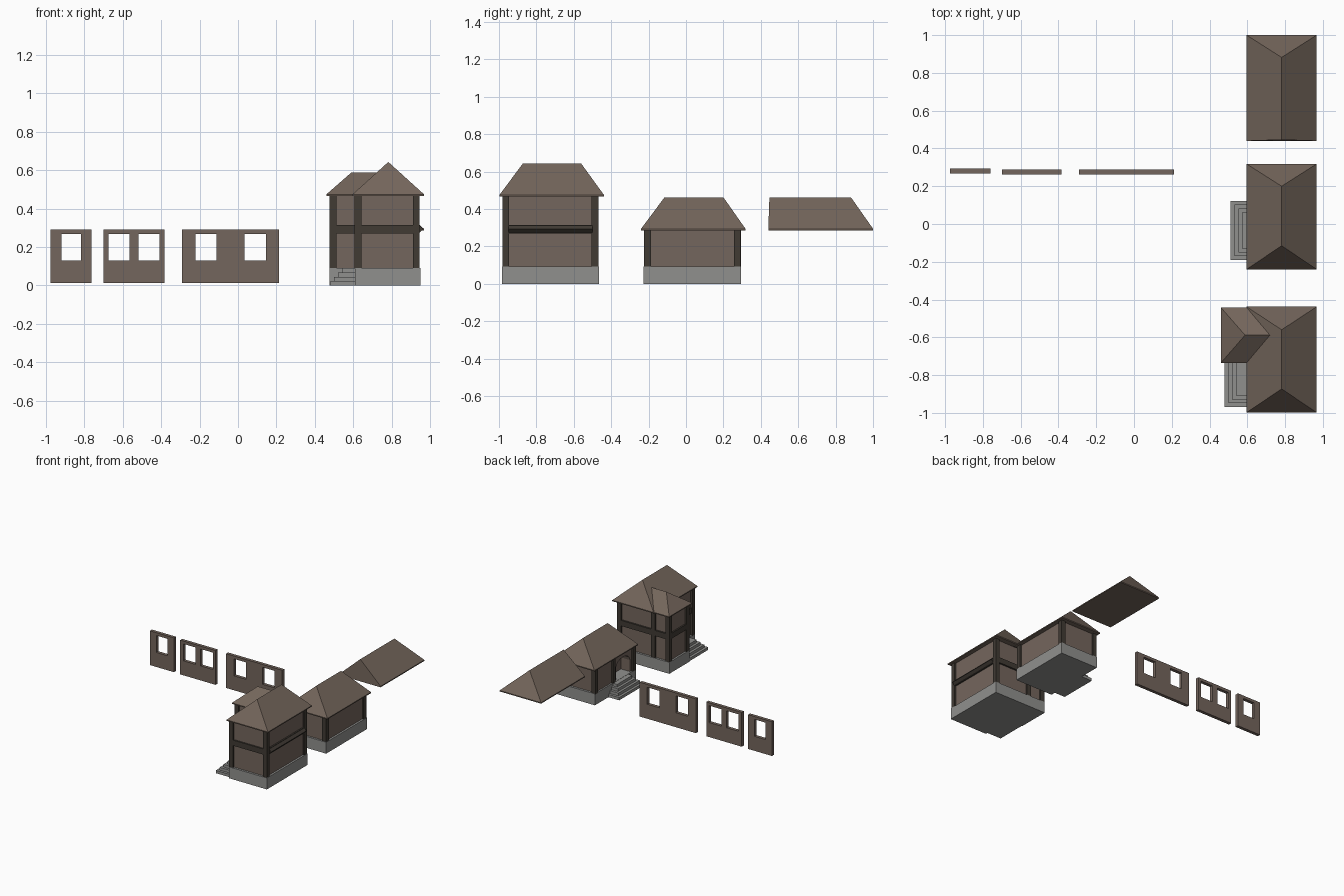
import bpy, bmesh, math

if "Cube" in bpy.data.objects:
    bpy.data.objects.remove(bpy.data.objects["Cube"])


def material(name, rgb):
    m = bpy.data.materials.new(name)
    m.diffuse_color = (*rgb, 1)
    m.use_nodes = True
    m.node_tree.nodes["Principled BSDF"].inputs["Base Color"].default_value = m.diffuse_color
    return m


WALL = material("wall brown", (0.175, 0.133, 0.110))
ROOF = material("roof brown", (0.175, 0.133, 0.106))
TIMBER = material("dark timber", (0.052, 0.043, 0.034))
STONE = material("grey stone", (0.28, 0.28, 0.27))


def finish(name, bm, mat):
    bmesh.ops.recalc_face_normals(bm, faces=bm.faces)
    me = bpy.data.meshes.new(name)
    bm.to_mesh(me)
    bm.free()
    me.materials.append(mat)
    ob = bpy.data.objects.new(name, me)
    bpy.context.collection.objects.link(ob)
    return ob


def prism(name, pts, offset, mat):
    """Extrude a closed loop of 3D points along an offset."""
    bm = bmesh.new()
    f = bm.faces.new([bm.verts.new(p) for p in pts])
    r = bmesh.ops.extrude_face_region(bm, geom=[f], use_keep_orig=True)
    verts = [v for v in r["geom"] if isinstance(v, bmesh.types.BMVert)]
    bmesh.ops.translate(bm, verts=verts, vec=offset)
    return finish(name, bm, mat)


def box(name, x0, x1, y0, y1, z0, z1, mat):
    return prism(name, [(x0, y0, z0), (x1, y0, z0), (x1, y1, z0), (x0, y1, z0)],
                 (0, 0, z1 - z0), mat)


def cut(ob, cutter):
    """Subtract the cutter from the object, then discard the cutter."""
    mod = ob.modifiers.new("cut", "BOOLEAN")
    mod.operation, mod.solver, mod.object = "DIFFERENCE", "EXACT", cutter
    bpy.context.view_layer.update()
    dg = bpy.context.evaluated_depsgraph_get()
    me = bpy.data.meshes.new_from_object(ob.evaluated_get(dg))
    ob.modifiers.clear()
    ob.data = me
    bpy.data.objects.remove(cutter)


def roof(name, x0, x1, y0, y1, r0, r1, z, top, along_x=False):
    """Hipped roof; r0 and r1 are the ridge ends along its long direction."""
    bm = bmesh.new()
    corners = [(x0, y0), (x1, y0), (x1, y1), (x0, y1)]
    lo = [bm.verts.new((x, y, z - 0.008)) for x, y in corners]
    a, b, c, d = hi = [bm.verts.new((x, y, z)) for x, y in corners]
    xm, ym = (x0 + x1) / 2, (y0 + y1) / 2
    ends = [(r0, ym), (r1, ym)] if along_x else [(xm, r0), (xm, r1)]
    p, q = [bm.verts.new((x, y, top)) for x, y in ends]
    if along_x:
        faces = [(a, b, q, p), (b, c, q), (c, d, p, q), (d, a, p)]
    else:
        faces = [(a, b, p), (b, c, q, p), (c, d, q), (d, a, p, q)]
    for f in faces:
        bm.faces.new(f)
    bm.faces.new(lo)
    for i in range(4):
        j = (i + 1) % 4
        bm.faces.new((lo[i], lo[j], hi[j], hi[i]))
    return finish(name, bm, ROOF)


def arch_cutter(x0, x1, yc, half, z0, spring):
    pts = [(x0, yc - half, z0)]
    for i in range(9):
        t = math.pi * (1 - i / 8)
        pts.append((x0, yc + half * math.cos(t), spring + 0.06 * math.sin(t)))
    pts.append((x0, yc + half, z0))
    return prism("cutter", pts, (x1 - x0, 0, 0), WALL)


def stairs(prefix, x0, x1, y0, y1, wrap_back):
    for i in range(4):
        d = 0.02 * i
        box(f"{prefix}_step_{i + 1}", x0 + d, x1, y0 + d, y1 - d * wrap_back,
            0, 0.0225 * (i + 1), STONE)


def post(name, x, y, top):
    w = 0.018
    box(name, x - w, x + w, y - w, y + w, 0.088, top, TIMBER)


BASE = 0.092
X0, X1 = 0.608, 0.948

# Tall house: stone base and walls
box("tall_base", X0, X1, -0.985, -0.465, 0, BASE, STONE)
box("tall_wing_base", 0.475, X0 + 0.01, -0.725, -0.465, 0, BASE, STONE)
tall = box("tall_walls", X0 + 0.012, X1 - 0.016, -0.968, -0.482, BASE, 0.475, WALL)
cut(tall, arch_cutter(0.5, 0.70, -0.845, 0.075, BASE - 0.001, 0.185))
box("tall_wing_walls", 0.49, X0 + 0.03, -0.71, -0.482, BASE, 0.475, WALL)

# Tall house: posts at the corners and at the wing junctions
for i, (x, y) in enumerate([(0.624, -0.964), (0.927, -0.964), (0.927, -0.486),
                            (0.624, -0.486), (0.494, -0.486), (0.494, -0.706),
                            (0.624, -0.73)]):
    post(f"tall_post_{i + 1}", x, y, 0.47)

# Tall house: floor beams
box("tall_beam", X0 + 0.003, X1 - 0.004, -0.98, -0.468, 0.27, 0.315, TIMBER)
box("tall_wing_beam", 0.478, X0 + 0.02, -0.722, -0.468, 0.27, 0.315, TIMBER)
prism("tall_side_moulding", [(X1 - 0.005, -0.95, 0.272), (0.963, -0.95, 0.293),
                             (X1 - 0.005, -0.95, 0.313)], (0, 0.45, 0), TIMBER)

# Tall house: roofs and stairs
roof("tall_roof", 0.596, 0.967, -0.998, -0.438, -0.873, -0.56, 0.474, 0.642)
roof("tall_wing_roof", 0.46, 0.722, -0.735, -0.442, 0.588, 0.722, 0.474, 0.586, True)
stairs("tall", 0.48, X0 + 0.01, -0.968, -0.72, 0)

# Low house: base, walls with arched doorway, posts, roof, stairs
box("low_base", X0, X1, -0.228, 0.295, 0, BASE, STONE)
low = box("low_walls", X0 + 0.012, X1 - 0.016, -0.212, 0.278, BASE, 0.292, WALL)
cut(low, arch_cutter(0.5, 0.70, -0.08, 0.09, BASE - 0.001, 0.185))
for i, (x, y) in enumerate([(0.624, -0.206), (0.927, -0.206), (0.927, 0.274),
                            (0.624, 0.274), (0.624, 0.05)]):
    post(f"low_post_{i + 1}", x, y, 0.288)
roof("low_roof", 0.596, 0.967, -0.24, 0.318, -0.115, 0.2, 0.294, 0.462)
stairs("low", 0.512, X0 + 0.01, -0.19, 0.122, 1)

# Loose roof with an upright front gable
roof("loose_roof", 0.596, 0.967, 0.44, 1.0, 0.446, 0.882, 0.294, 0.462)

# Loose wall panels with window openings
panels = [("single_window_panel", -0.974, -0.761, 0.267, [(-0.917, -0.817)]),
          ("double_window_panel", -0.70, -0.383, 0.262,
           [(-0.673, -0.565), (-0.517, -0.408)]),
          ("wide_window_panel", -0.29, 0.212, 0.262,
           [(-0.22, -0.111), (0.034, 0.145)])]
for name, x0, x1, y, windows in panels:
    wall = box(name, x0, x1, y, y + 0.026, 0.013, 0.29, WALL)
    for w0, w1 in windows:
        cut(wall, box("cutter", w0, w1, y - 0.1, y + 0.1, 0.13, 0.267, WALL))
